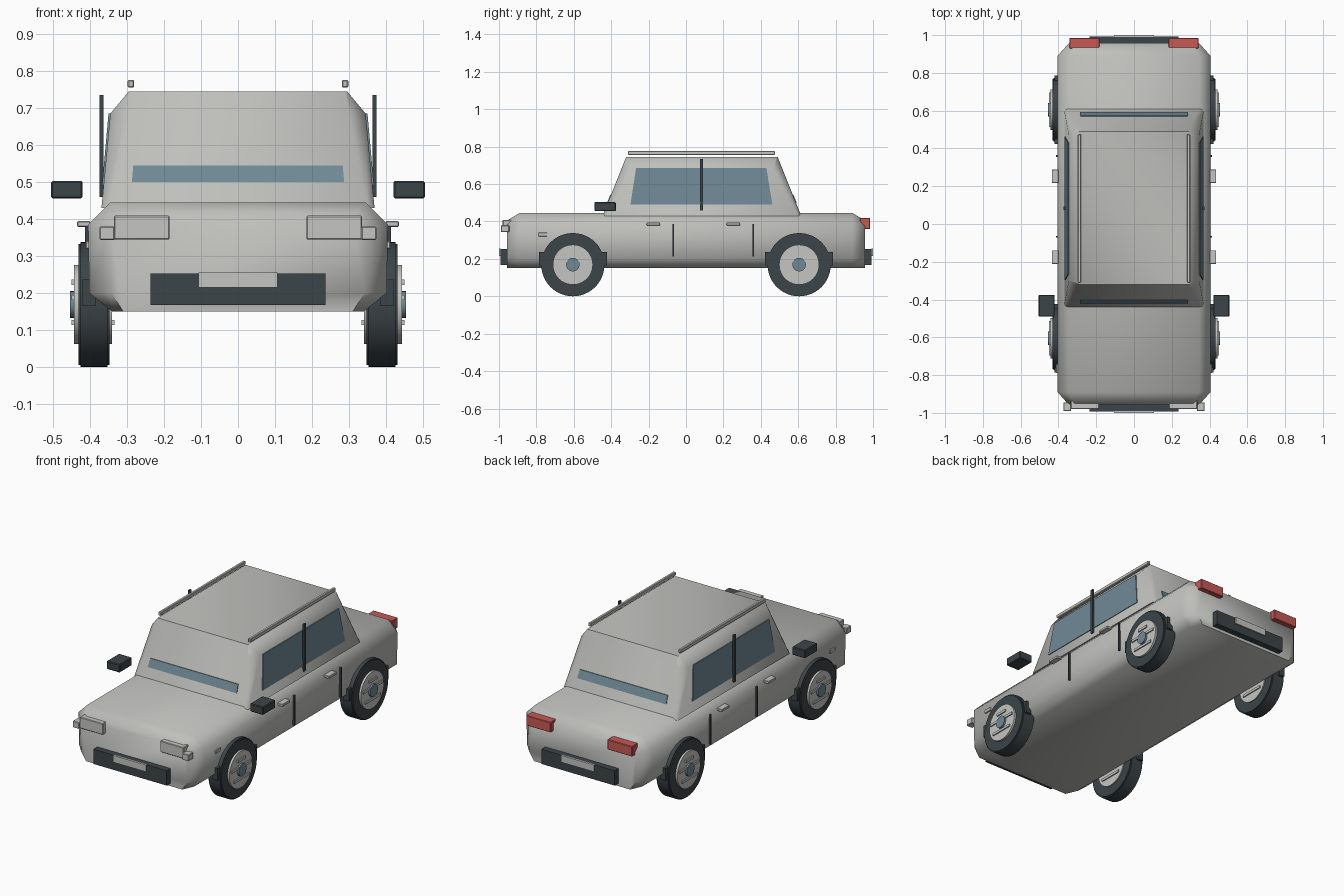
import bpy, bmesh, math
from mathutils import Matrix

if "Cube" in bpy.data.objects:
    bpy.data.objects.remove(bpy.data.objects["Cube"])


def material(name, rgb):
    m = bpy.data.materials.new(name)
    m.diffuse_color = (*rgb, 1)
    m.use_nodes = True
    m.node_tree.nodes["Principled BSDF"].inputs["Base Color"].default_value = m.diffuse_color
    return m


PAINT = material("grey_paint", (0.52, 0.52, 0.50))
TRIM = material("light_trim", (0.56, 0.56, 0.54))
DARK = material("dark_rubber", (0.045, 0.058, 0.065))
GLASS = material("blue_glass", (0.16, 0.25, 0.30))
RED = material("red_lens", (0.58, 0.10, 0.09))


def finish(name, bm, mat, angle=0):
    bmesh.ops.recalc_face_normals(bm, faces=bm.faces)
    me = bpy.data.meshes.new(name)
    bm.to_mesh(me)
    bm.free()
    me.materials.append(mat)
    ob = bpy.data.objects.new(name, me)
    bpy.context.collection.objects.link(ob)
    if angle:
        bpy.ops.object.select_all(action='DESELECT')
        ob.select_set(True)
        bpy.context.view_layer.objects.active = ob
        bpy.ops.object.shade_smooth_by_angle(angle=math.radians(angle))
    return ob


def loft(name, rings, mat, angle=0):
    bm = bmesh.new()
    vs = [[bm.verts.new(p) for p in r] for r in rings]
    n = len(vs[0])
    for a, b in zip(vs, vs[1:]):
        for i in range(n):
            j = (i + 1) % n
            bm.faces.new((a[i], a[j], b[j], b[i]))
    bm.faces.new(vs[0])
    bm.faces.new(vs[-1])
    return finish(name, bm, mat, angle)


def box(name, x, y, z, mat, bevel=0):
    bm = bmesh.new()
    bmesh.ops.create_cube(bm, size=1)
    for v in bm.verts:
        for k, (lo, hi) in enumerate((x, y, z)):
            v.co[k] = lo if v.co[k] < 0 else hi
    if bevel:
        bmesh.ops.bevel(bm, geom=bm.edges[:], offset=bevel, segments=1, affect='EDGES')
    return finish(name, bm, mat)


def span(s, a, b):
    return tuple(sorted((s * a, s * b)))


def disc(name, r, x, y, z, mat, sides=48, bevel=0):
    # cylinder along x
    bm = bmesh.new()
    bmesh.ops.create_cone(bm, cap_ends=True, segments=sides, radius1=r, radius2=r,
                          depth=x[1] - x[0],
                          matrix=Matrix.Translation((sum(x) / 2, y, z)) @ Matrix.Rotation(math.pi / 2, 4, 'Y'))
    if bevel:
        rims = [e for e in bm.edges if abs(e.verts[0].co.x - e.verts[1].co.x) < 1e-5]
        bmesh.ops.bevel(bm, geom=rims, offset=bevel, segments=2, affect='EDGES')
    return finish(name, bm, mat, 50)


# lower body: octagonal sections along the length, narrowed at both ends
def body_ring(y, inset, drop):
    half = [(0.34 - inset * 0.5, 0.15), (0.402 - inset, 0.20),
            (0.405 - inset, 0.385 - drop * 0.3), (0.345 - inset * 0.6, 0.445 - drop)]
    return [(x, y, z) for x, z in half] + [(-x, y, z) for x, z in reversed(half)]


loft("lower_body", [body_ring(-0.957, 0.06, 0.04), body_ring(-0.89, 0, 0),
                    body_ring(0.89, 0, 0), body_ring(0.957, 0.06, 0.04)], PAINT, 60)


# cabin: rings stacked upward with cut corners
def cabin_ring(z, w, y0, y1, c):
    return [(w, y0 + c, z), (w, y1 - c, z), (w - c, y1, z), (c - w, y1, z),
            (-w, y1 - c, z), (-w, y0 + c, z), (c - w, y0, z), (w - c, y0, z)]


loft("cabin", [cabin_ring(0.43, 0.369, -0.446, 0.616, 0.02),
               cabin_ring(0.685, 0.345, -0.344, 0.514, 0.045),
               cabin_ring(0.745, 0.295, -0.32, 0.49, 0.006)], PAINT, 60)

# front and rear glass strips lying on the slopes
for name, s, base in (("windscreen", -1, 0.418), ("rear_window", 1, 0.588)):
    rings = []
    for off in (0.004, -0.004):
        rings.append([(-0.287, s * (base + off), 0.50), (0.287, s * (base + off), 0.50),
                      (0.283, s * (base - 0.018 + off), 0.545), (-0.283, s * (base - 0.018 + off), 0.545)])
    loft(name, rings, GLASS)

for s, side in ((1, "right"), (-1, "left")):
    # side glass and centre pillar
    rings = []
    for off in (0.004, -0.004):
        lo, hi = s * (0.3635 + off), s * (0.346 + off)
        rings.append([(lo, -0.297, 0.49), (lo, 0.462, 0.49), (hi, 0.43, 0.685), (hi, -0.267, 0.685)])
    loft(side + "_side_window", rings, GLASS)
    box(side + "_pillar", span(s, 0.363, 0.374), (0.075, 0.092), (0.46, 0.735), DARK)
    # roof rail and mirror
    box(side + "_roof_rail", span(s, 0.281, 0.298), (-0.31, 0.475), (0.755, 0.776), TRIM, 0.003)
    box(side + "_mirror", span(s, 0.42, 0.505), (-0.49, -0.375), (0.456, 0.503), DARK, 0.004)
    # door handles and door seams
    for i, (h, d) in enumerate(((-0.175, -0.067), (0.253, 0.36))):
        box(f"{side}_door_handle_{i}", span(s, 0.40, 0.435), (h - 0.036, h + 0.036), (0.379, 0.394), TRIM, 0.002)
        box(f"{side}_door_seam_{i}", span(s, 0.395, 0.414), (d - 0.004, d + 0.004), (0.213, 0.386), DARK)
    # lamps
    box(side + "_side_marker", span(s, 0.395, 0.412), (-0.79, -0.742), (0.32, 0.34), TRIM, 0.002)
    box(side + "_headlight", span(s, 0.185, 0.335), (-0.98, -0.93), (0.344, 0.409), TRIM, 0.003)
    box(side + "_indicator", span(s, 0.333, 0.374), (-0.99, -0.945), (0.343, 0.38), TRIM, 0.003)
    box(side + "_tail_light", span(s, 0.183, 0.342), (0.93, 0.985), (0.36, 0.419), RED, 0.003)
    # wheels: tyre, rim, five bars, cap and dark arch trim
    for y, end in ((-0.605, "front"), (0.605, "rear")):
        n = f"{end}_{side}_"
        box(n + "arch_trim", span(s, 0.385, 0.42), (y - 0.182, y + 0.182), (0.165, 0.236), DARK)
        disc(n + "tyre", 0.169, span(s, 0.347, 0.431), y, 0.169, DARK, 48, 0.006)
        disc(n + "rim", 0.107, span(s, 0.341, 0.443), y, 0.169, TRIM, 40)
        disc(n + "hub_cap", 0.036, span(s, 0.36, 0.454), y, 0.169, GLASS, 24)
        for k in range(5):
            a = math.pi / 2 + k * math.tau / 5
            cy, cz = y + 0.06 * math.cos(a), 0.169 + 0.06 * math.sin(a)
            box(f"{n}spoke_{k}", span(s, 0.334, 0.45), (cy - 0.035, cy + 0.035), (cz - 0.007, cz + 0.007), TRIM)

# bumpers and blank plates
for s, end in ((-1, "front"), (1, "rear")):
    box(end + "_bumper", (-0.236, 0.236), span(s, 0.94, 0.993), (0.167, 0.253), DARK)
    box(end + "_plate", (-0.107, 0.107), span(s, 0.991, 1.0), (0.215, 0.255), TRIM)
